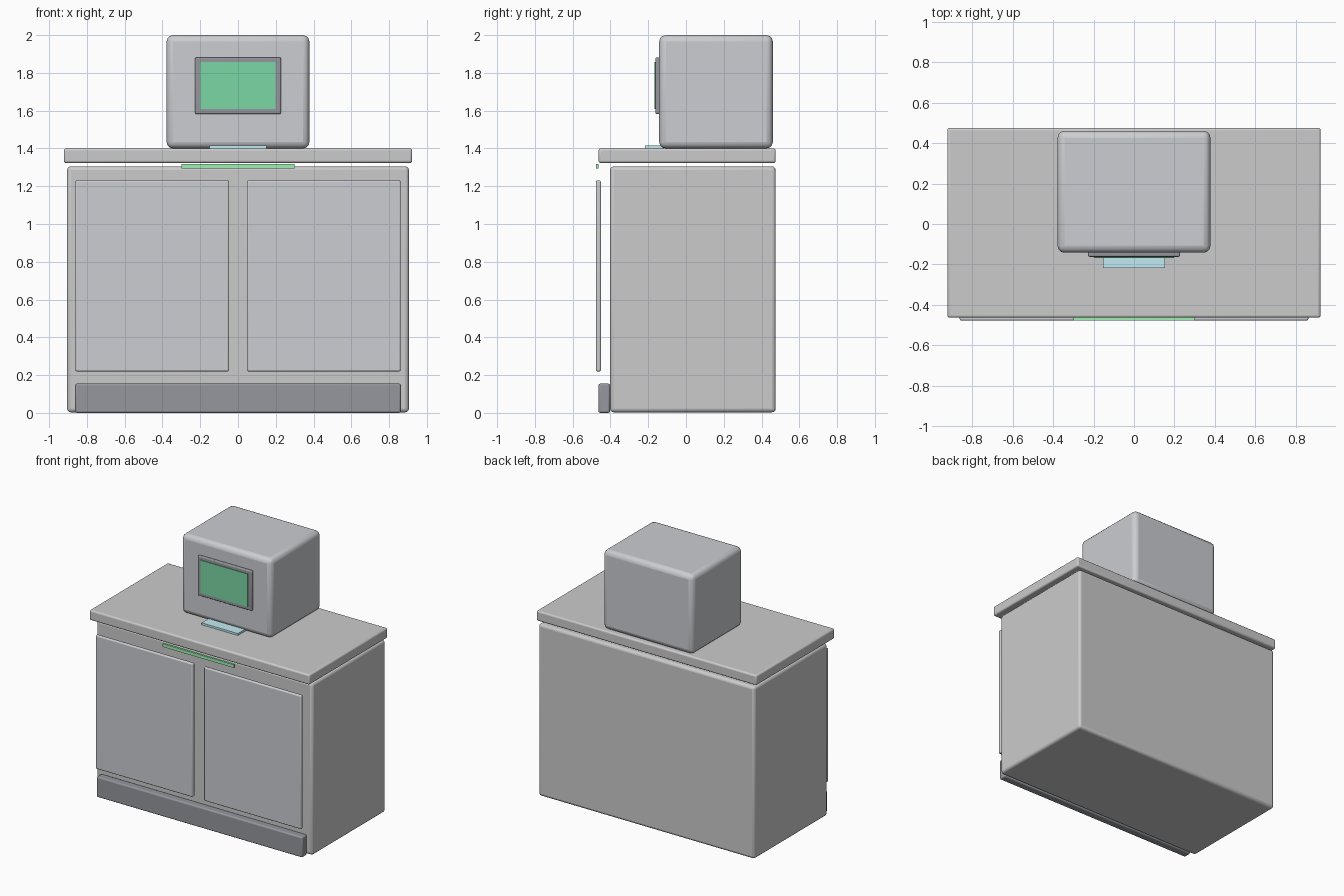
import bpy, bmesh
from mathutils import Vector

if "Cube" in bpy.data.objects:
    bpy.data.objects.remove(bpy.data.objects["Cube"])

mats = {}


def material(name, rgb):
    if name not in mats:
        mats[name] = bpy.data.materials.new(name)
        mats[name].diffuse_color = (*rgb, 1)
    return mats[name]


def box(name, x, y, z, bevel=0.0, mat=None, segments=3):
    """Rounded box from (min, max) ranges on each axis."""
    lo, hi = Vector((x[0], y[0], z[0])), Vector((x[1], y[1], z[1]))
    bm = bmesh.new()
    bmesh.ops.create_cube(bm, size=1)
    bmesh.ops.scale(bm, vec=hi - lo, verts=bm.verts)
    bmesh.ops.translate(bm, vec=(lo + hi) / 2, verts=bm.verts)
    mesh = bpy.data.meshes.new(name)
    bm.to_mesh(mesh)
    bm.free()
    ob = bpy.data.objects.new(name, mesh)
    bpy.context.collection.objects.link(ob)
    if mat:
        mesh.materials.append(mat)
    if bevel:
        mod = ob.modifiers.new("bevel", 'BEVEL')
        mod.width = bevel
        mod.segments = segments
    return ob


light = material("light_panel", (0.78, 0.78, 0.8))
grey = material("grey_panel", (0.6, 0.61, 0.64))
mid = material("counter_grey", (0.68, 0.69, 0.71))
dark = material("dark_trim", (0.3, 0.31, 0.34))
green = material("screen_green", (0.2, 0.68, 0.38))
lamp = material("strip_green", (0.35, 0.88, 0.45))
blue = material("paper_blue", (0.55, 0.83, 0.9))

# Cabinet, kick plate and counter
box("cabinet_body", (-.905, .905), (-.402, .475), (0.003, 1.305), .02, light)
box("kick_plate", (-.862, .862), (-.463, -.402), (0, .155), .01, dark)
box("counter_top", (-.922, .922), (-.463, .475), (1.323, 1.4), .012, mid)

# Pair of doors standing in front of the cabinet
for side, name in ((-1, "left_door"), (1, "right_door")):
    box(name, sorted((side * .047, side * .861)), (-.477, -.45), (.22, 1.23), .008, grey)

# Light strip under the counter edge
box("light_strip", (-.3, .3), (-.477, -.462), (1.293, 1.317), 0, lamp)

# Terminal with framed screen and paper slip
box("terminal_housing", (-.378, .378), (-.142, .46), (1.4, 2.0), .035, grey)
box("screen_frame", (-.227, .227), (-.162, -.135), (1.582, 1.882), .007, dark)
box("screen", (-.198, .198), (-.167, -.155), (1.608, 1.857), 0, green)
box("paper_slip", (-.152, .152), (-.218, -.12), (1.4, 1.415), 0, blue)

# Smooth the rounded edges
for ob in list(bpy.context.collection.objects):
    bpy.ops.object.select_all(action='DESELECT')
    ob.select_set(True)
    bpy.context.view_layer.objects.active = ob
    bpy.ops.object.shade_smooth_by_angle()
    # Bevelled rims need smooth shading across the new faces
    if ob.modifiers.get("bevel"):
        bpy.ops.object.convert(target='MESH')
        bpy.ops.object.shade_smooth_by_angle()

for m in bpy.data.materials:
    if m.users and not m.is_grease_pencil:
        m.use_nodes = True
        m.node_tree.nodes["Principled BSDF"].inputs["Base Color"].default_value = m.diffuse_color
